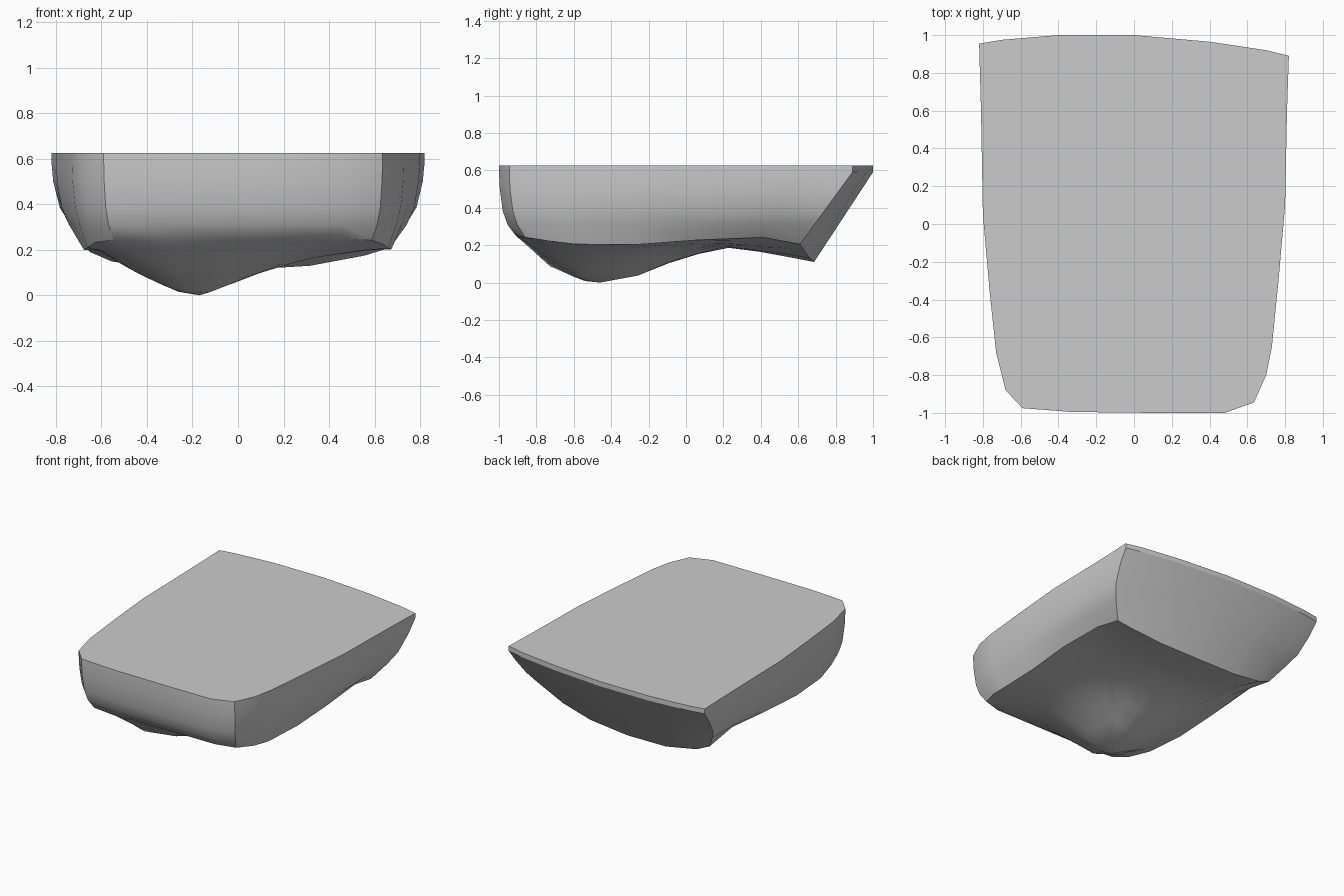
import bpy, bmesh
from mathutils import Vector

cube = bpy.data.objects.get("Cube")
if cube:
    bpy.data.objects.remove(cube, do_unlink=True)

TOP = 0.625
# Top outline, from the back left corner around to the left side
OUTLINE = [(.82, .89), (.70, .92), (.40, .965), (0, 1), (-.4, 1), (-.7, .975),
           (-.82, .955), (-.81, .6), (-.80, .05), (-.765, -.35), (-.73, -.68),
           (-.68, -.88), (-.59, -.975), (-.33, -.995), (.1, -1), (.48, -1),
           (.635, -.945), (.70, -.8), (.73, -.65), (.765, -.3), (.80, .1), (.81, .6)]
KEEL = [(-.91, .25), (-.73, .08), (-.55, .003), (-.38, .003), (-.23, .04),
        (-.02, .13), (.22, .185), (.43, .16), (.68, .11)]
EDGE = [(-.91, .25), (-.72, .22), (-.5, .195), (-.3, .2), (0, .225),
        (.5, .245), (.65, .19)]
BUMP = [(-.62, 0), (-.45, .5), (-.27, .93), (-.15, 1), (.1, .5), (.3, .2), (.6, 0)]
TAIL = [(-.65, 0), (-.48, .95), (-.2, 1), (.15, 1), (.47, .6), (.64, 0)]


def sample(table, t):
    """Piecewise linear lookup."""
    if t <= table[0][0]:
        return table[0][1]
    for (a, p), (b, q) in zip(table, table[1:]):
        if t <= b:
            return p + (q - p) * (t - a) / (b - a)
    return table[-1][1]


def underside(x, y):
    """Height of the underside, with a bump near the front."""
    back = min(max((y + .1) / .5, 0), 1)
    w = sample(BUMP, x) * (1 - back) + sample(TAIL, x) * back
    edge = sample(EDGE, y)
    return edge + (sample(KEEL, y) - edge) * w


def rim_point(x, y):
    rx = x * (.86 - .07 * y)
    ry = y * (.685 if y > 0 else .91)
    return Vector((rx, ry, underside(rx, ry)))


def wall_point(x, y, z, bulge):
    """Rounded sides and front, straight sloping back."""
    r = rim_point(x, y)
    slope = (.59 - z) / (.59 - r.z)
    ty = slope if y > 0 else bulge
    return Vector((x + (r.x - x) * bulge, y + (r.y - y) * ty, z))


def bridge(bm, upper, lower):
    n = len(upper)
    for i in range(n):
        j = (i + 1) % n
        bm.faces.new((upper[i], upper[j], lower[j], lower[i]))


bm = bmesh.new()
# Walls
rings = [[bm.verts.new((x, y, TOP)) for x, y in OUTLINE]]
for z, bulge in ((.59, 0), (.5, .05), (.385, .22), (.31, .5)):
    rings.append([bm.verts.new(wall_point(x, y, z, bulge)) for x, y in OUTLINE])
rim = [rim_point(x, y) for x, y in OUTLINE]
rings.append([bm.verts.new(p) for p in rim])
# Underside, closing in on the bump
centre = Vector((-.17, -.46, 0))
for s in (.88, .74, .6, .46, .32, .18):
    ring = []
    for p in rim:
        q = centre + (p - centre) * s
        ring.append(bm.verts.new((q.x, q.y, underside(q.x, q.y))))
    rings.append(ring)
for a, b in zip(rings, rings[1:]):
    bridge(bm, a, b)
tip = bm.verts.new((centre.x, centre.y, 0))
last = rings[-1]
for i, v in enumerate(last):
    bm.faces.new((v, last[(i + 1) % len(last)], tip))
# Flat top
bm.faces.new(rings[0])
bmesh.ops.recalc_face_normals(bm, faces=bm.faces)

mesh = bpy.data.meshes.new("slab_body")
bm.to_mesh(mesh)
bm.free()
body = bpy.data.objects.new("slab_body", mesh)
bpy.context.collection.objects.link(body)

# Plain grey
grey = bpy.data.materials.new("plain_grey")
grey.use_nodes = True
colour = (.6, .6, .6, 1)
grey.diffuse_color = colour
grey.node_tree.nodes["Principled BSDF"].inputs["Base Color"].default_value = colour
mesh.materials.append(grey)

bpy.ops.object.select_all(action='DESELECT')
body.select_set(True)
bpy.context.view_layer.objects.active = body
bpy.ops.object.shade_smooth_by_angle(angle=.55)
